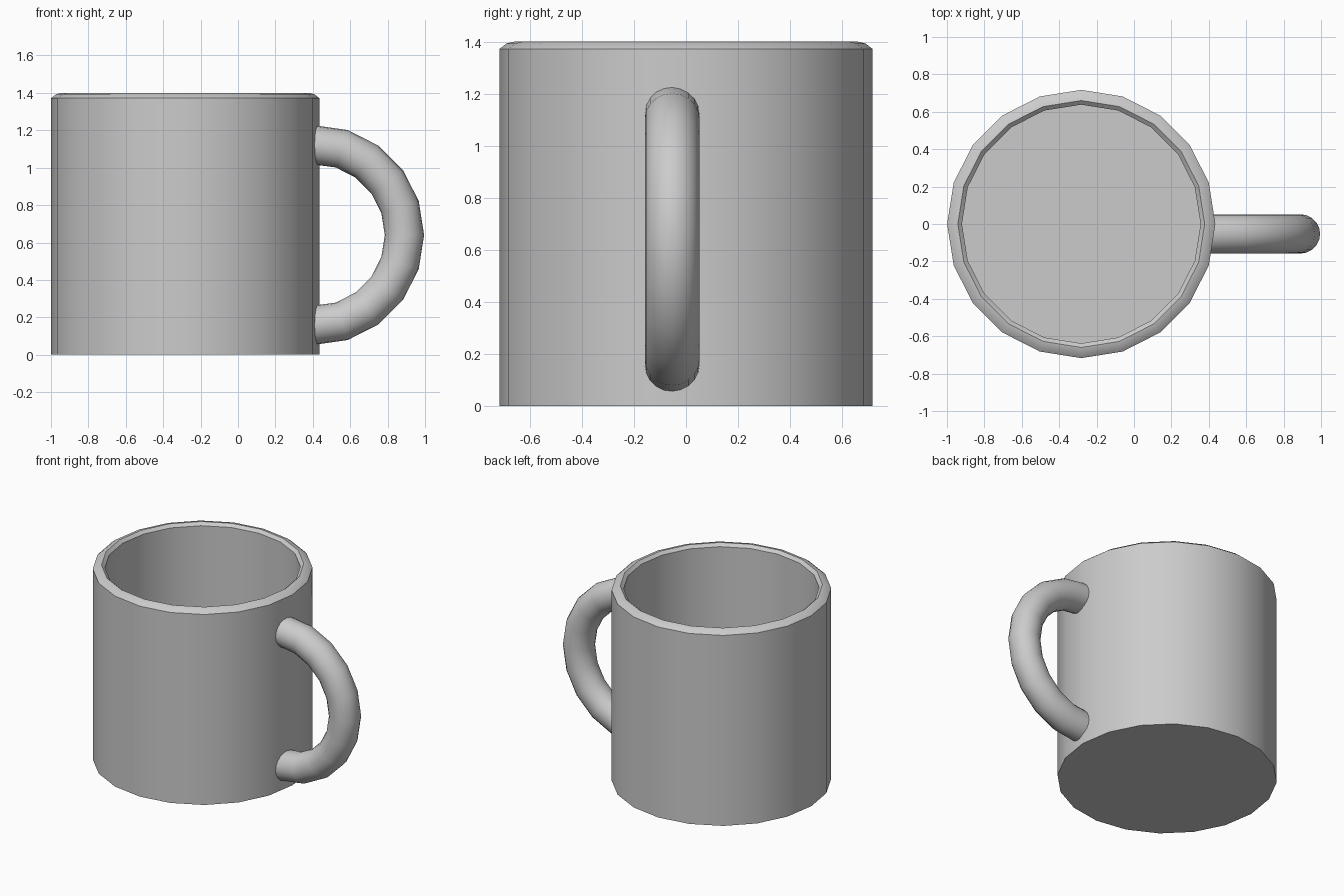
import bpy, bmesh
from math import sin, cos, pi, radians

if "Cube" in bpy.data.objects:
    bpy.data.objects.remove(bpy.data.objects["Cube"])

CUP_X = -0.282
SIDES = 20


def build(name, rings, close_start=False, close_end=False):
    """Skin a list of closed vertex rings, optionally capping the ends."""
    bm = bmesh.new()
    loops = [[bm.verts.new(p) for p in ring] for ring in rings]
    for a, b in zip(loops, loops[1:]):
        n = len(a)
        for i in range(n):
            j = (i + 1) % n
            bm.faces.new((a[i], a[j], b[j], b[i]))
    if close_start:
        bm.faces.new(loops[0])
    if close_end:
        bm.faces.new(loops[-1])
    bmesh.ops.recalc_face_normals(bm, faces=bm.faces)
    mesh = bpy.data.meshes.new(name)
    bm.to_mesh(mesh)
    bm.free()
    obj = bpy.data.objects.new(name, mesh)
    bpy.context.collection.objects.link(obj)
    bpy.ops.object.select_all(action='DESELECT')
    obj.select_set(True)
    bpy.context.view_layer.objects.active = obj
    bpy.ops.object.shade_smooth_by_angle(angle=radians(30))
    return obj


# Cup: outer wall, rounded rim, inner wall and floor
profile = [(0.717, 0), (0.717, 1.372), (0.69, 1.393), (0.66, 1.40),
           (0.638, 1.38), (0.638, 0.08)]
cup_rings = [[(CUP_X + r * cos(2 * pi * i / SIDES), r * sin(2 * pi * i / SIDES), z)
              for i in range(SIDES)] for r, z in profile]
build("cup_body", cup_rings, True, True)

# Handle: half a torus whose ends sink into the cup wall
MAJOR, MINOR, STEPS = 0.485, 0.105, 10
handle_rings = []
for k in range(STEPS + 1):
    a = pi / 2 - pi * k / STEPS
    sink = 0.02 if k in (0, STEPS) else 0
    ring = []
    for i in range(SIDES):
        t = 2 * pi * i / SIDES
        r = MAJOR + MINOR * cos(t)
        ring.append((0.405 - sink + r * cos(a), -0.053 + MINOR * sin(t), 0.64 + r * sin(a)))
    handle_rings.append(ring)
build("handle", handle_rings, True, True)
